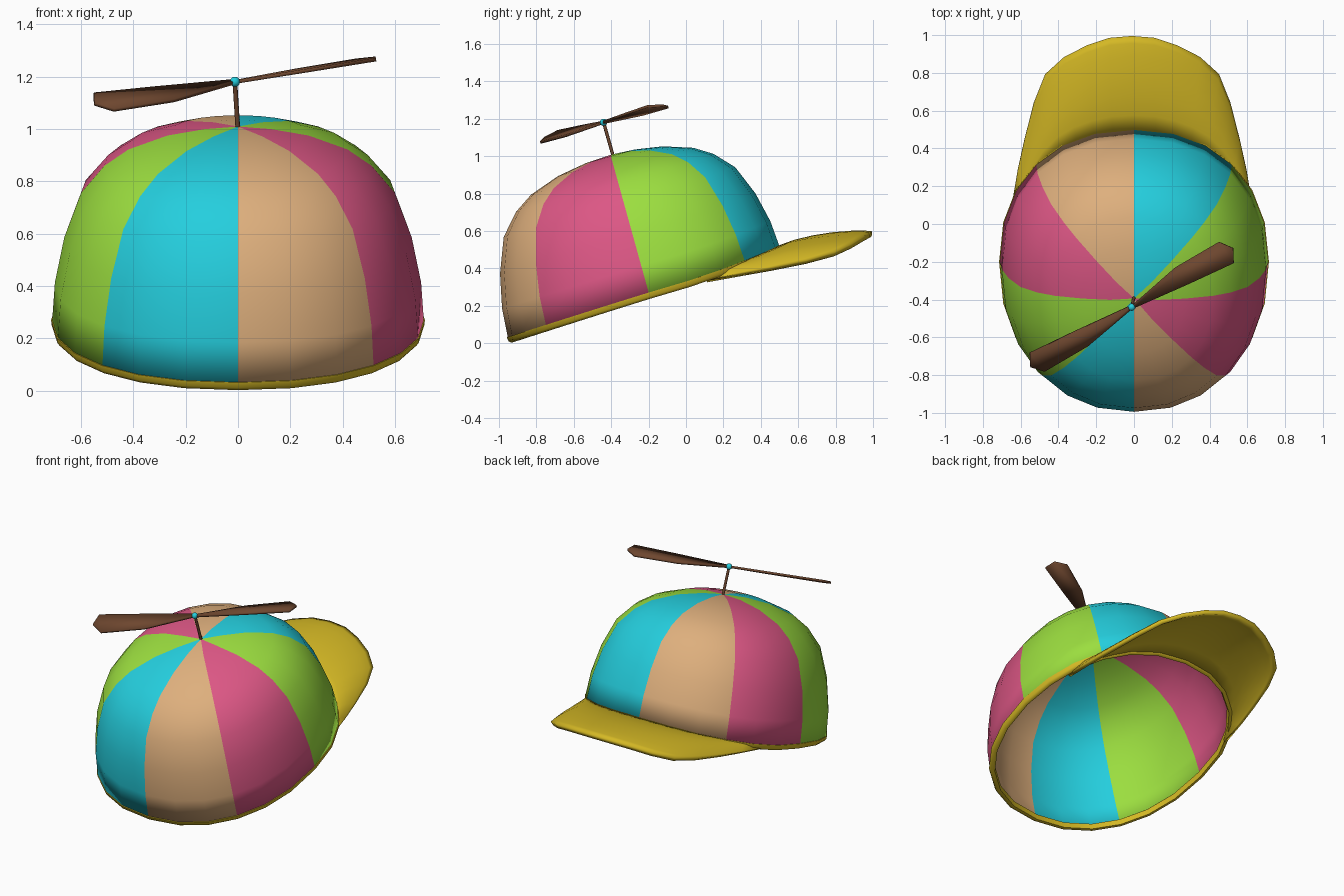
import bpy, bmesh, math
from mathutils import Matrix, Vector

if "Cube" in bpy.data.objects:
    bpy.data.objects.remove(bpy.data.objects["Cube"])

TILT = Matrix.Rotation(math.radians(15.5), 4, 'X')   # whole cap leans back
CY, TOP, SEG = -0.12, 1.078, 24                      # dome centre, apex height, sides


def material(name, rgb):
    m = bpy.data.materials.new(name)
    m.diffuse_color = (*rgb, 1)
    m.use_nodes = True
    m.node_tree.nodes["Principled BSDF"].inputs["Base Color"].default_value = m.diffuse_color
    return m


TAN = material("tan", (0.73, 0.43, 0.205))
PINK = material("pink", (0.72, 0.095, 0.235))
GREEN = material("lime green", (0.33, 0.73, 0.05))
CYAN = material("cyan", (0.018, 0.62, 0.73))
YELLOW = material("yellow", (0.66, 0.48, 0.018))
BROWN = material("brown", (0.155, 0.062, 0.028))


def rim_z(a):
    s = math.sin(a)
    return 0.31 + (0.055 * s * s if s > 0 else 0.028 * s)


def ring_point(a, f, z):
    """Point on the slightly squared oval of the cap, scaled by f."""
    c, s = math.cos(a), math.sin(a)
    x = math.copysign(abs(c) ** 0.91, c) * 0.71
    y = math.copysign(abs(s) ** 0.91, s) * (0.74 if s > 0 else 0.79)
    return Vector((x * f, CY + y * f, z))


def finish(name, bm, mats, thickness=0, angle=40):
    mesh = bpy.data.meshes.new(name)
    bm.to_mesh(mesh)
    bm.free()
    ob = bpy.data.objects.new(name, mesh)
    bpy.context.collection.objects.link(ob)
    for m in mats:
        mesh.materials.append(m)
    ob.matrix_world = TILT
    if thickness:
        mod = ob.modifiers.new("thickness", 'SOLIDIFY')
        mod.thickness, mod.offset = thickness, -1
    bpy.ops.object.select_all(action='DESELECT')
    ob.select_set(True)
    bpy.context.view_layer.objects.active = ob
    bpy.ops.object.shade_smooth_by_angle(angle=math.radians(angle))
    return ob


def loft(bm, rows, close_cols=False, close_rows=False):
    """Skin a grid of points with quads."""
    v = [[bm.verts.new(p) for p in row] for row in rows]
    nr, nc = len(v), len(v[0])
    for i in range(nr if close_rows else nr - 1):
        for j in range(nc if close_cols else nc - 1):
            i2, j2 = (i + 1) % nr, (j + 1) % nc
            bm.faces.new((v[i][j], v[i][j2], v[i2][j2], v[i2][j]))
    return v


def face_up(bm):
    bm.normal_update()
    if sum(f.normal.z * f.calc_area() for f in bm.faces) < 0:
        bmesh.ops.reverse_faces(bm, faces=bm.faces[:])


angles = [2 * math.pi * i / SEG for i in range(SEG)]

# Dome: eight coloured panels
bm = bmesh.new()
profile = [(1, 0), (0.985, 0.2), (0.935, 0.43), (0.845, 0.66), (0.72, 0.80),
           (0.59, 0.885), (0.38, 0.957), (0.18, 0.99)]
rows = [[ring_point(a, f, rim_z(a) + (TOP - rim_z(a)) * h) for a in angles] for f, h in profile]
v = loft(bm, rows, close_cols=True)
apex = bm.verts.new((0, CY + 0.01, TOP))
for j in range(SEG):
    bm.faces.new((v[-1][j], v[-1][(j + 1) % SEG], apex))
face_up(bm)
for f in bm.faces:
    c = f.calc_center_median()
    turn = math.atan2((c.y - CY) / 0.765, c.x / 0.71) + math.pi / 2
    f.material_index = int((turn % (2 * math.pi)) / (math.pi / 4)) % 4
finish("cap_dome", bm, [TAN, PINK, GREEN, CYAN], 0.02)

# Rim band around the opening
bm = bmesh.new()
section = [(1.006, 0.004), (1.002, -0.018), (0.987, -0.03), (0.965, -0.03), (0.955, 0.004)]
loft(bm, [[ring_point(a, f, rim_z(a) + dz) for a in angles] for f, dz in section], True, True)
bmesh.ops.recalc_face_normals(bm, faces=bm.faces[:])
finish("rim_band", bm, [YELLOW], angle=50)

# Brim: arched sheet from the rim to the outer outline
half = [(0, 1.119, 0.31), (0.12, 1.108, 0.307), (0.24, 1.063, 0.295), (0.36, 0.994, 0.275),
        (0.46, 0.895, 0.257), (0.52, 0.74, 0.255), (0.57, 0.54, 0.268), (0.605, 0.38, 0.282),
        (0.635, 0.2, 0.296)]
n = len(half) - 1
outer = [Vector((-x - 0.01, y, z)) for x, y, z in half[:0:-1]] + \
        [Vector((x - 0.01, y, z)) for x, y, z in half]
inner = []
for i in range(-n, n + 1):
    a = math.radians(90 - 64 * i / n)
    inner.append(ring_point(a, 0.97, rim_z(a) + 0.004))
bm = bmesh.new()
rows = []
for t in (0, 0.2, 0.4, 0.6, 0.8, 0.93, 1):
    row = []
    for p, q in zip(inner, outer):
        bulge = 0.03 * min(1, (q - p).length / 0.4) * max(0, math.sin(math.pi * t)) ** 0.7
        row.append(p.lerp(q, t) + Vector((0, 0, bulge)))
    rows.append(row)
loft(bm, rows)
face_up(bm)
finish("brim", bm, [YELLOW], 0.028, 50)

# Stem and hub ball
hub = Vector((-0.012, -0.109, 1.255))
foot = Vector((0, -0.108, 1.06))
axis = hub - foot
bm = bmesh.new()
place = Matrix.Translation((hub + foot) / 2) @ axis.to_track_quat('Z', 'Y').to_matrix().to_4x4()
bmesh.ops.create_cone(bm, cap_ends=True, segments=8, radius1=0.009, radius2=0.009,
                      depth=axis.length, matrix=place)
finish("propeller_stem", bm, [BROWN], angle=60)
bm = bmesh.new()
bmesh.ops.create_icosphere(bm, subdivisions=2, radius=0.02, matrix=Matrix.Translation(hub))
finish("propeller_hub", bm, [CYAN])

# Two pitched propeller blades
outline = [(0, 0.008), (0.31, 0.06), (0.58, 0.055), (0.628, -0.01), (0.588, -0.078),
           (0.33, -0.05), (0, -0.008)]
for k, name in enumerate(("right_blade", "left_blade")):
    spin = Matrix.Translation(hub) @ Matrix.Rotation(math.radians(32.3 + 180 * k), 4, 'Z')
    bm = bmesh.new()
    bm.faces.new([bm.verts.new(spin @ Vector((u, w, 0.007 - 0.25 * w))) for u, w in outline])
    face_up(bm)
    finish(name, bm, [BROWN], 0.014, 30)
